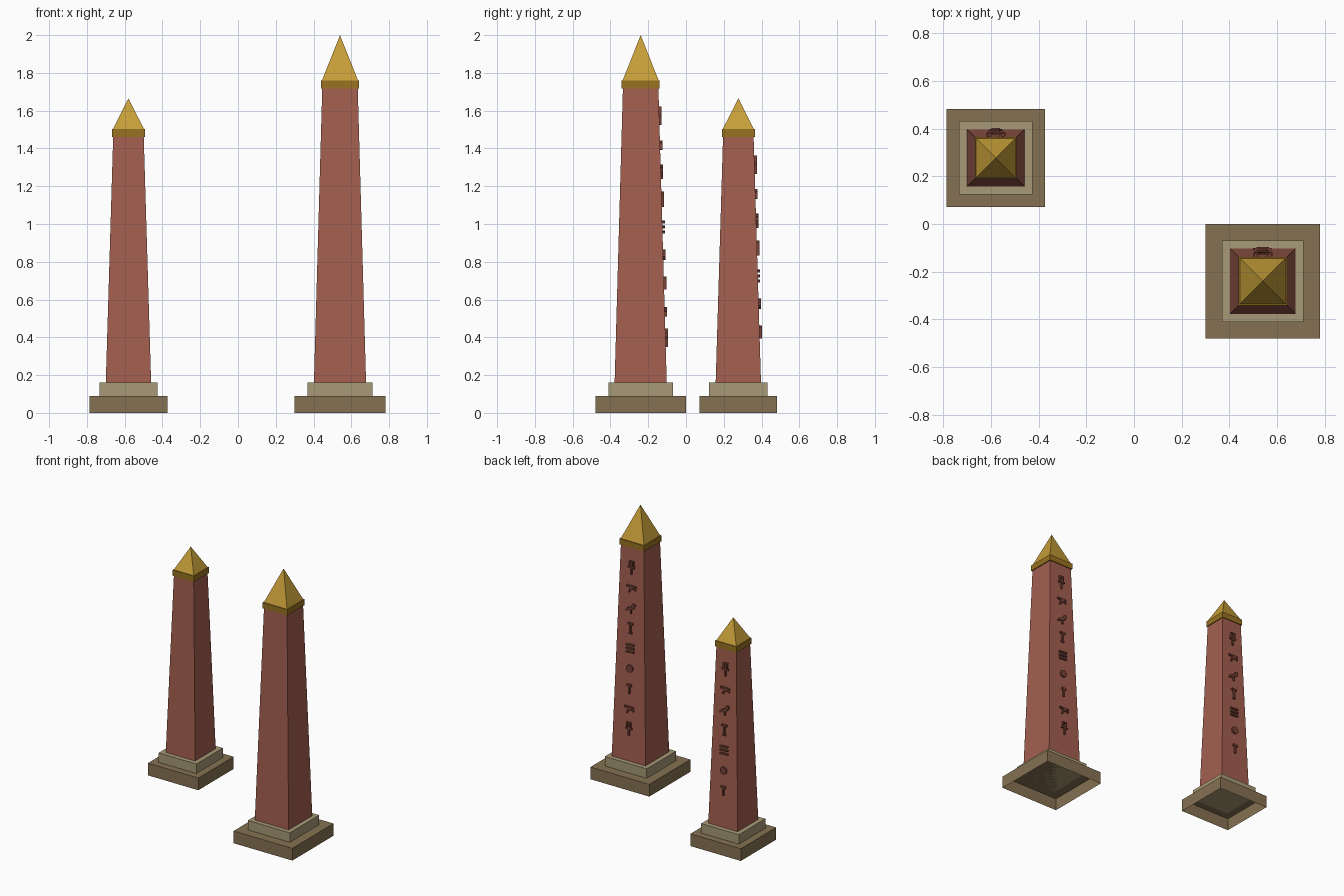
import bpy, bmesh
from math import radians, pi
from mathutils import Matrix, Vector

cube = bpy.data.objects.get("Cube")
if cube:
    bpy.data.objects.remove(cube, do_unlink=True)


def material(name, rgb):
    m = bpy.data.materials.new(name)
    m.use_nodes = True
    m.diffuse_color = (*rgb, 1)
    m.node_tree.nodes["Principled BSDF"].inputs["Base Color"].default_value = (*rgb, 1)
    return m


GRANITE = material("red granite", (0.37, 0.115, 0.08))
CARVING = material("dark carving", (0.19, 0.055, 0.038))
DARK_STONE = material("dark sandstone", (0.235, 0.165, 0.084))
PALE_STONE = material("pale sandstone", (0.39, 0.32, 0.18))
GOLD = material("gold", (0.56, 0.34, 0.04))
DARK_GOLD = material("dark gold", (0.32, 0.17, 0.015))


def finish(bm, name, mat, location):
    bmesh.ops.recalc_face_normals(bm, faces=bm.faces)
    mesh = bpy.data.meshes.new(name)
    bm.to_mesh(mesh)
    bm.free()
    mesh.materials.append(mat)
    obj = bpy.data.objects.new(name, mesh)
    obj.location = location
    bpy.context.collection.objects.link(obj)


def tapered_block(name, mat, centre, z0, z1, half0, half1, open_bottom=False):
    """Square block from half-width half0 at z0 to half1 at z1 (0 gives a point)."""
    bm = bmesh.new()
    bmesh.ops.create_cone(bm, cap_ends=True, segments=4, depth=z1 - z0,
                          radius1=half0 * 2 ** 0.5, radius2=half1 * 2 ** 0.5,
                          matrix=Matrix.Rotation(pi / 4, 4, "Z"))
    bmesh.ops.remove_doubles(bm, verts=bm.verts, dist=0.0001)
    bm.normal_update()
    if open_bottom:
        base = [f for f in bm.faces if f.normal.z < -0.9]
        bmesh.ops.delete(bm, geom=base, context="FACES_ONLY")
    finish(bm, name, mat, (*centre, (z0 + z1) / 2))


# Carved signs: bars are (right, up, width, height, tilt), discs are (right, up, radius)
LOOP_CROSS = [(-0.013, 0.028, 0.01, 0.04, 0), (0.013, 0.028, 0.01, 0.04, 0),
              (0, 0.045, 0.036, 0.01, 0), (0, 0.004, 0.052, 0.012, 0),
              (0, -0.022, 0.012, 0.05, 0)]
EYE = [(0, 0.012, 0.075, 0.012, 0), (0, 0, 0.014),
       (-0.012, -0.018, 0.01, 0.03, -20), (0.026, -0.004, 0.028, 0.01, -30)]
BIRD = [(0, 0, 0.055, 0.02, 25), (0.024, 0.024, 0.013),
        (-0.028, -0.014, 0.026, 0.011, 35), (0.002, -0.022, 0.01, 0.034, 0)]
STAFF = [(0, 0, 0.012, 0.08, 0), (0, 0.034, 0.042, 0.012, 0), (0, -0.035, 0.024, 0.01, 0)]
WAVES = [(0, z, 0.066, 0.011, 4) for z in (-0.026, 0, 0.026)]
SUN = [(0, 0, 0.027)]
REED = [(0, -0.005, 0.012, 0.062, 0), (0, 0.025, 0.036, 0.014, 0)]
SIGNS = [LOOP_CROSS, EYE, BIRD, STAFF, WAVES, SUN, REED, EYE, LOOP_CROSS]


def carvings(name, centre, top_z, count, half_at):
    """Column of raised signs down the back face."""
    bm = bmesh.new()
    for i, sign in enumerate(SIGNS[:count]):
        z = top_z - 0.147 * i
        for part in sign:
            # Seen from behind, right is -x
            pos = Vector((-part[0], half_at(z) + 0.003, z + part[1]))
            if len(part) == 3:
                bmesh.ops.create_cone(bm, cap_ends=True, segments=10, depth=0.02,
                                      radius1=part[2], radius2=part[2],
                                      matrix=Matrix.Translation(pos) @ Matrix.Rotation(pi / 2, 4, "X"))
            else:
                bmesh.ops.create_cube(bm, size=1, matrix=Matrix.Translation(pos)
                                      @ Matrix.Rotation(radians(part[4]), 4, "Y")
                                      @ Matrix.Diagonal((part[2], 0.02, part[3], 1)))
    finish(bm, name, CARVING, (*centre, 0))


def obelisk(label, centre, plinth, step, base, neck, collar, tip, neck_z, tip_z, sign_z, count):
    foot = 0.16
    tapered_block(label + "_plinth", DARK_STONE, centre, 0, 0.09, plinth, plinth, True)
    tapered_block(label + "_step", PALE_STONE, centre, 0.09, foot, step, step)
    tapered_block(label + "_shaft", GRANITE, centre, foot, neck_z, base, neck)
    tapered_block(label + "_collar", DARK_GOLD, centre, neck_z, neck_z + 0.043, collar, collar)
    tapered_block(label + "_pyramid_cap", GOLD, centre, neck_z + 0.043, tip_z, tip, 0)
    carvings(label + "_carvings", centre, sign_z, count,
             lambda z: base + (neck - base) * (z - foot) / (neck_z - foot))


obelisk("tall", (0.54, -0.24), 0.24, 0.171, 0.138, 0.094, 0.101, 0.095,
        1.718, 2.0, 1.572, 9)
obelisk("short", (-0.58, 0.277), 0.206, 0.154, 0.12, 0.081, 0.087, 0.082,
        1.46, 1.665, 1.313, 7)
